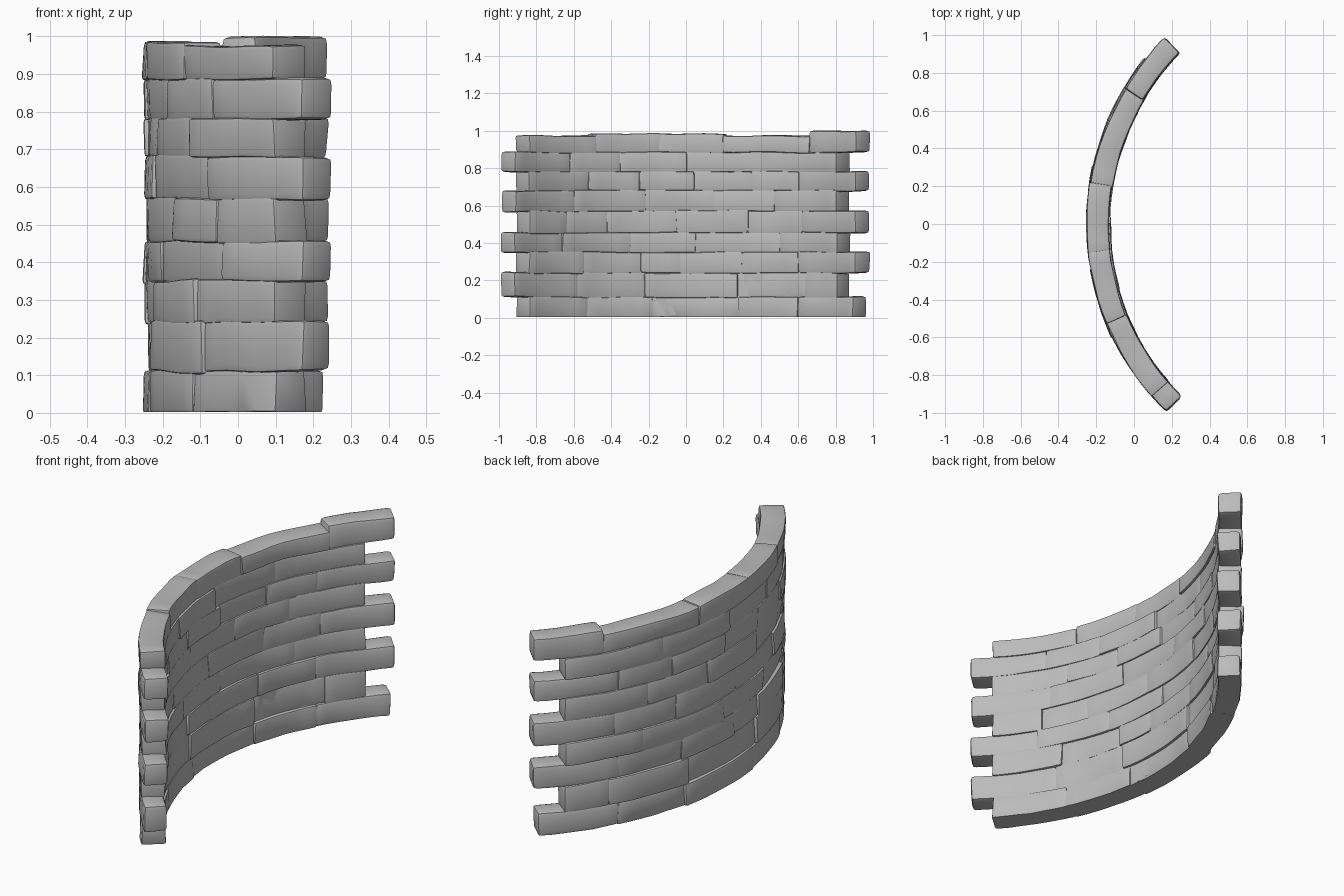
import bpy, bmesh, random
from math import asin, sin, cos
from mathutils import Vector, noise

cube = bpy.data.objects.get("Cube")
if cube:
    bpy.data.objects.remove(cube, do_unlink=True)
random.seed(4)

stone = bpy.data.materials.new("grey_stone")
stone.use_nodes = True
stone.diffuse_color = (0.5, 0.5, 0.5, 1)
stone.node_tree.nodes["Principled BSDF"].inputs["Base Color"].default_value = (0.5, 0.5, 0.5, 1)

CENTRE_X, OUTER, INNER = 1.15, 1.393, 1.284
MID = (OUTER + INNER) / 2

# Course heights and the y positions of the joints in each course
LEVELS = [0.0, 0.11, 0.24, 0.35, 0.455, 0.57, 0.68, 0.78, 0.885, 0.98]
JOINTS = [
    [-0.53, -0.18, 0.28, 0.6],
    [-0.58, -0.22, 0.27, 0.64],
    [-0.55, -0.24, -0.03, 0.3, 0.6],
    [-0.66, -0.3, 0.05, 0.5],
    [-0.64, -0.42, -0.05, 0.33, 0.62],
    [-0.6, -0.22, 0.15, 0.47],
    [-0.52, -0.25, 0.04, 0.35, 0.6],
    [-0.62, -0.35, 0.0, 0.4],
    [-0.48, -0.14, 0.2, 0.66],
]


def angle(y):
    return asin(y / INNER)


def bend(u, r, z):
    """Wrap a straight wall position (arc length, radius, height) onto the arc."""
    a = u / MID
    return Vector((CENTRE_X - r * cos(a), r * sin(a), z))


def add_brick(bm, a0, a1, r0, r1, z0, z1, bevel, jitter):
    """Add one worn, curved block to bm."""
    b = bmesh.new()
    bmesh.ops.create_cube(b, size=1)
    for v in b.verts:
        x, y, z = v.co + Vector((0.5, 0.5, 0.5))
        v.co = (MID * (a0 + (a1 - a0) * x), r0 + (r1 - r0) * y, z0 + (z1 - z0) * z)
        v.co += Vector(random.uniform(-jitter, jitter) for _ in range(3))
    if bevel:
        bmesh.ops.bevel(b, geom=b.edges[:], offset=bevel, segments=2, profile=0.6,
                        affect='EDGES', clamp_overlap=True)
    # Slice along the length so the block follows the arc
    cuts = max(2, int((a1 - a0) * MID / 0.06))
    for i in range(1, cuts):
        u = MID * (a0 + (a1 - a0) * i / cuts)
        bmesh.ops.bisect_plane(b, geom=b.verts[:] + b.edges[:] + b.faces[:],
                               plane_co=(u, 0, 0), plane_no=(1, 0, 0))
    for v in b.verts:
        u, r, z = v.co
        if jitter:
            r += 0.005 * noise.noise(Vector((u * 9, r * 6, z * 14)))
            z += 0.006 * noise.noise(Vector((u * 5, 3.0, z * 5)))
        v.co = bend(u, r, max(z, 0.003))
    temp = bpy.data.meshes.new("temp")
    b.to_mesh(temp)
    b.free()
    bm.from_mesh(temp)
    bpy.data.meshes.remove(temp)


def finish(bm, name):
    bmesh.ops.recalc_face_normals(bm, faces=bm.faces[:])
    mesh = bpy.data.meshes.new(name)
    bm.to_mesh(mesh)
    bm.free()
    mesh.materials.append(stone)
    obj = bpy.data.objects.new(name, mesh)
    bpy.context.collection.objects.link(obj)
    bpy.ops.object.select_all(action='DESELECT')
    obj.select_set(True)
    bpy.context.view_layer.objects.active = obj
    bpy.ops.object.shade_smooth_by_angle(angle=0.7)


# Brick courses, with alternate ends toothed
for row, joints in enumerate(JOINTS):
    odd = row % 2
    start = -asin((0.993 if odd else 0.91) / OUTER)
    end = asin((0.875 if odd else 0.985) / OUTER)
    if row == 0:
        end -= 0.015
    stops = [start] + [angle(y) for y in joints] + [end]
    bm = bmesh.new()
    for i in range(len(stops) - 1):
        first, last = i == 0, i == len(stops) - 2
        tooth = (first and odd) or (last and not odd)
        push = 0.0 if tooth else random.uniform(-0.006, 0.006)
        z0, z1 = LEVELS[row] - 0.003, LEVELS[row + 1] + 0.003
        if row == 8:
            z1 += 0.018 if last else random.uniform(-0.012, 0.006)
        add_brick(bm, stops[i] - (0 if first else 0.003), stops[i + 1] + (0 if last else 0.003),
                  INNER + push - random.uniform(0, 0.006), OUTER + push + random.uniform(0, 0.004),
                  z0, z1, 0.018 if tooth else 0.012, 0.004)
    finish(bm, f"brick_course_{row + 1}")

# Mortar behind the joints
core = bmesh.new()
add_brick(core, angle(-0.79), angle(0.77), INNER + 0.007, OUTER - 0.009, 0.015, 0.955, 0, 0)
finish(core, "mortar_core")
